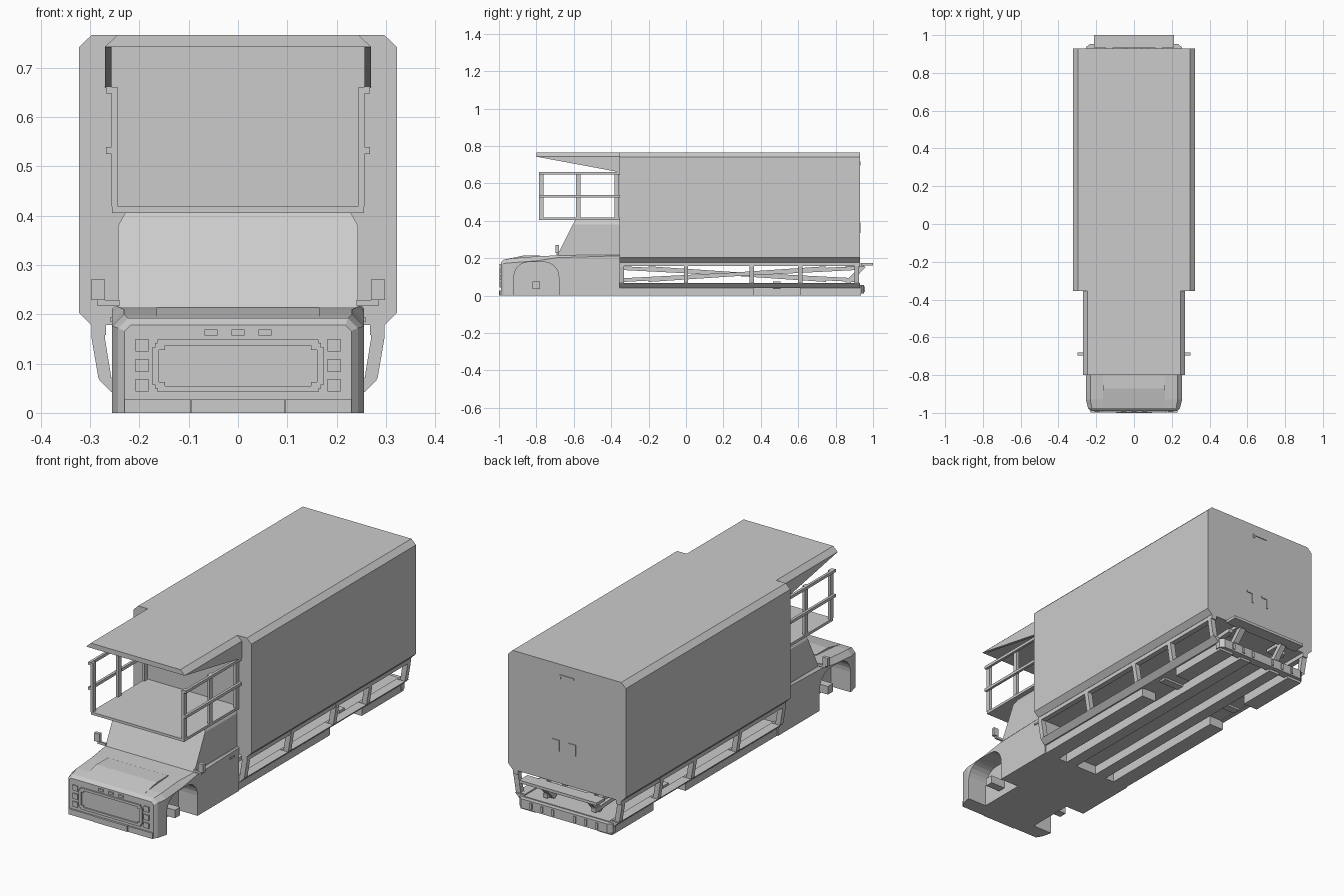
import bpy, bmesh, math
from mathutils import Vector

if "Cube" in bpy.data.objects:
    bpy.data.objects.remove(bpy.data.objects["Cube"])


def loft(name, rings, mirror=False):
    """Skin a list of equal-length closed rings and cap both ends."""
    bm = bmesh.new()
    vs = [[bm.verts.new(p) for p in r] for r in rings]
    n = len(rings[0])
    for a, b in zip(vs, vs[1:]):
        for i in range(n):
            j = (i + 1) % n
            bm.faces.new((a[i], a[j], b[j], b[i]))
    bm.faces.new(vs[0])
    bm.faces.new(vs[-1])
    bmesh.ops.recalc_face_normals(bm, faces=bm.faces)
    me = bpy.data.meshes.new(name)
    bm.to_mesh(me)
    bm.free()
    ob = bpy.data.objects.new(name, me)
    bpy.context.collection.objects.link(ob)
    if mirror:
        ob.modifiers.new("mirror", 'MIRROR')
    return ob


def prism_y(name, pts, y0, y1, mirror=False):
    return loft(name, [[(x, y, z) for x, z in pts] for y in (y0, y1)], mirror)


def prism_x(name, pts, x0, x1, mirror=False):
    return loft(name, [[(x, y, z) for y, z in pts] for x in (x0, x1)], mirror)


def box(name, x0, x1, y0, y1, z0, z1, mirror=False):
    return prism_y(name, [(x0, z0), (x1, z0), (x1, z1), (x0, z1)], y0, y1, mirror)


def sym(half):
    """Close a right-hand half outline by reflecting it in x."""
    return half + [(-x, z) for x, z in reversed(half)]


def bar(name, y0, z0, y1, z1, t, xa, xb, mirror=True):
    d = Vector((y1 - y0, z1 - z0)).normalized() * t / 2
    n = (-d.y, d.x)
    prism_x(name, [(y0 + n[0], z0 + n[1]), (y1 + n[0], z1 + n[1]),
                   (y1 - n[0], z1 - n[1]), (y0 - n[0], z0 - n[1])], xa, xb, mirror)


# Cargo box with chamfered long edges
prism_y("cargo_box", sym([(.297, .178), (.322, .203), (.322, .742), (.297, .766)]), -.355, .93)

# Rear door handle and latches
box("door_handle", -.04, .04, .928, .934, .708, .716)
box("door_handle_end", .032, .04, .928, .934, .695, .708)
for x in (-.045, .045):
    box("door_latch", x - .004, x + .004, .928, .934, .335, .39)
    box("door_latch_top", x - .004, x + .035, .928, .934, .383, .39)

# Canopy over the loading platform
prism_y("canopy", sym([(.27, .742), (.245, .766)]), -.8, -.355)
prism_x("canopy_side", [(-.8, .743), (-.355, .743), (-.355, .66)], .256, .27, True)

# Loading platform and railings
box("platform", -.255, .255, -.785, -.355, .405, .418)
for y in (-.775, -.575, -.37):
    box("railing_post", .243, .256, y - .012, y + .012, .418, .66, True)
for z in (.532, .655):
    box("railing_bar", .255, .268, -.787, -.355, z - .007, z + .007, True)

# Lower cab and bonnet, lofted front to back
stations = [(-.99, .23, .178, .012), (-.975, .243, .192, .02), (-.93, .255, .2, .024),
            (-.8, .255, .21, .024), (-.69, .255, .215, .012), (-.355, .255, .218, .005)]
body = loft("lower_cab", [[(x, y, z) for x, z in sym([(w, 0), (w, h - c), (w - c, h)])]
                          for y, w, h, c in stations])
prism_x("bonnet_bulge", [(-.78, .205), (-.78, .214), (-.87, .214), (-.975, .192), (-.96, .185)],
        -.165, .165)

# Upper cab with raked windscreen
loft("upper_cab", [[(-w, y, z), (w, y, z), (w, -.355, z), (-w, -.355, z)]
                   for z, y, w in ((.21, -.69, .243), (.38, -.605, .243), (.407, -.59, .228))])
box("cab_door_handle", .254, .26, -.43, -.395, .185, .193, True)

# Front wheel arches cut from the body
arch = [(-.92, -.02), (-.92, .1)]
for i in range(1, 6):
    a = math.radians(180 - i * 15)
    arch.append((-.84 + .08 * math.cos(a), .1 + .08 * math.sin(a)))
arch += [(-.84, .18), (-.76, .18)]
for i in range(1, 6):
    a = math.radians(90 - i * 15)
    arch.append((-.76 + .08 * math.cos(a), .1 + .08 * math.sin(a)))
arch += [(-.68, .1), (-.68, -.02)]
for s in (-1, 1):
    cutter = prism_x("arch_cutter", arch, s * .15, s * .32)
    cutter.hide_render = True
    cutter.hide_set(True)
    m = body.modifiers.new("arch", 'BOOLEAN')
    m.operation = 'DIFFERENCE'
    m.object = cutter
    m.solver = 'EXACT'
box("front_hub", .145, .23, -.82, -.78, .035, .075, True)
box("rear_hub", .1, .23, .465, .505, .035, .075, True)

# Grille frame with notched corners
for z in (.0485, .1425):
    box("grille_bar", -.163, .163, -.997, -.985, z - .006, z + .006)
box("grille_end", .16, .174, -.997, -.985, .058, .133, True)
for z in (.056, .135):
    box("grille_corner", .148, .168, -.997, -.985, z - .007, z + .007, True)

# Headlamps, marker lamps and front bumper
for z in (.056, .096, .137):
    box("headlamp", .181, .208, -.996, -.985, z - .013, z + .013, True)
for x in (-.055, 0, .055):
    box("marker_lamp", x - .013, x + .013, -.996, -.98, .157, .169)
box("bumper_center", -.094, .094, -1, -.985, 0, .028)
box("bumper_side", .096, .23, -.997, -.985, 0, .028, True)

# Wing mirrors
box("mirror_arm", .24, .285, -.692, -.682, .217, .229, True)
box("mirror_head", .27, .298, -.697, -.68, .229, .27, True)

# Open side frames under the box
post = [(.297, .18), (.297, .152), (.283, .07), (.257, .042), (.235, .042),
        (.235, .068), (.257, .072), (.27, .152), (.27, .18)]
for y in (-.343, 0, .352, .612, .912):
    prism_y("frame_post", post, y - .012, y + .012, True)
box("frame_top_rail", .268, .296, -.355, .93, .158, .18, True)
prism_y("frame_lower_rail", [(.235, .042), (.257, .042), (.283, .068), (.235, .068)],
        -.355, .93, True)

# Scissor lift
for xa, xb, s in ((.15, .175, 1), (.12, .145, -1)):
    for y0, y1 in ((-.34, .91), (-.2, .75)):
        bar("lift_arm", y0, .115 - s * .032, y1, .115 + s * .032, .02, xa, xb)
box("lift_axle", -.175, .175, .27, .295, .105, .127)

# Chassis deck, beams and side skirts with a rear wheel gap
box("chassis_deck", -.24, .24, -.36, .93, .045, .062)
box("chassis_beam", .06, .12, -.36, .93, 0, .05, True)
for y0, y1 in ((-.36, .36), (.61, .935)):
    box("side_skirt", .17, .25, y0, y1, 0, .046, True)

# Rear bumper with chamfered ends, step plate and brackets
loft("rear_bumper", [[(-.255, .91, z), (.255, .91, z), (.255, .935, z), (.235, .952, z),
                      (-.235, .952, z), (-.255, .935, z)] for z in (.012, .058)])
for x in (.06, .12, .18):
    box("bumper_stop", x - .006, x + .006, .945, .957, .02, .05, True)
box("rear_step", -.212, .212, .935, 1, .16, .174)
box("step_arm", .11, .15, .85, .95, .155, .172, True)
bar("step_brace", .86, .065, .95, .16, .025, .11, .14)
